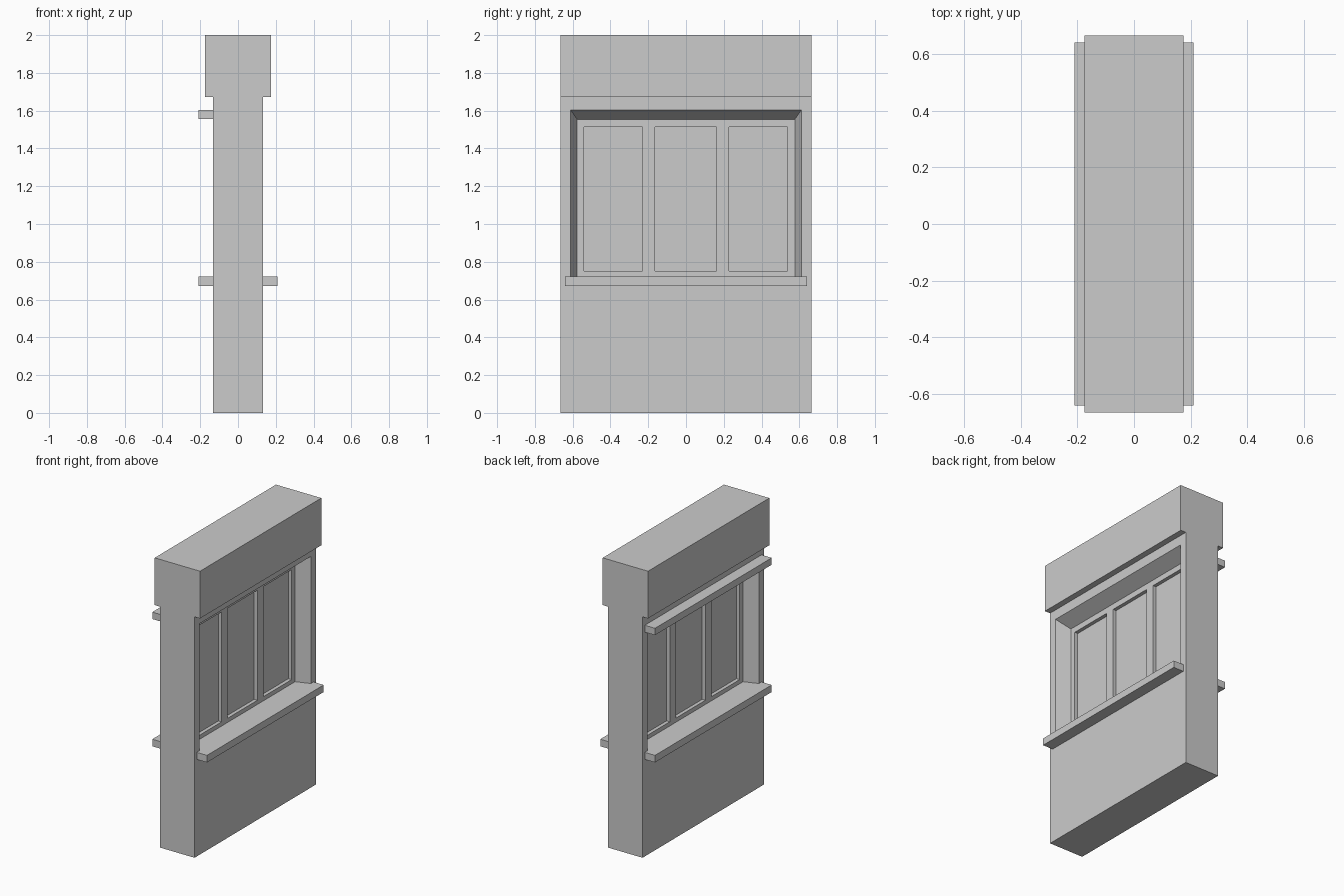
import bpy, bmesh

if "Cube" in bpy.data.objects:
    bpy.data.objects.remove(bpy.data.objects["Cube"])

HALF = 0.665            # half length along y
WALL, CAP, LEDGE = 0.132, 0.174, 0.21   # half depths along x
FRAME, GLASS = 0.035, 0.01              # recessed plane depths
SILL_TOP = 0.722


def make(name, bm):
    bmesh.ops.recalc_face_normals(bm, faces=bm.faces)
    mesh = bpy.data.meshes.new(name)
    bm.to_mesh(mesh)
    bm.free()
    ob = bpy.data.objects.new(name, mesh)
    bpy.context.collection.objects.link(ob)
    return ob


def loft(bm, a, b):
    """Closed solid between two matching loops of points."""
    va, vb = [bm.verts.new(p) for p in a], [bm.verts.new(p) for p in b]
    bm.faces.new(va)
    bm.faces.new(vb[::-1])
    for i in range(len(va)):
        j = (i + 1) % len(va)
        bm.faces.new((va[i], vb[i], vb[j], va[j]))


def rect(x, y0, y1, z0, z1):
    return [(x, y0, z0), (x, y1, z0), (x, y1, z1), (x, y0, z1)]


def ledge(name, side, z0, z1):
    bm = bmesh.new()
    loft(bm, rect(side * WALL, -0.64, 0.64, z0, z1),
         rect(side * LEDGE, -0.64, 0.64, z0, z1))
    make(name, bm)


# Wall with a thicker header, one T-shaped profile swept along y
half = [(WALL, 0), (WALL, 1.672), (CAP, 1.672), (CAP, 2.0)]
profile = half + [(-x, z) for x, z in reversed(half)]
bm = bmesh.new()
loft(bm, [(x, -HALF, z) for x, z in profile], [(x, HALF, z) for x, z in profile])
wall = make("window_wall", bm)

cutters = []
for side, label in ((1, "right"), (-1, "left")):
    # Splayed window reveal
    bm = bmesh.new()
    k = (WALL + 0.02 - FRAME) / (WALL - FRAME)   # run the splay past the wall face
    loft(bm, rect(side * FRAME, -0.576, 0.576, SILL_TOP, 1.554),
         rect(side * (WALL + 0.02), -0.576 - 0.035 * k, 0.576 + 0.035 * k,
              SILL_TOP, 1.554 + 0.05 * k))
    cutters.append(make("reveal_cutter_" + label, bm))

    # Three recessed panes
    bm = bmesh.new()
    for y0, y1 in ((-0.539, -0.23), (-0.163, 0.162), (0.228, 0.538)):
        loft(bm, rect(side * GLASS, y0, y1, 0.751, 1.514),
             rect(side * (FRAME + 0.02), y0, y1, 0.751, 1.514))
    cutters.append(make("pane_cutter_" + label, bm))

    # Sill
    ledge("sill_" + label, side, 0.673, SILL_TOP)

# Ledge over the window, left side only
ledge("lintel_left", -1, 1.556, 1.604)

# Carve the window, bake the result and drop the cutters
for c in cutters:
    c.hide_render = True
    m = wall.modifiers.new(c.name, 'BOOLEAN')
    m.operation, m.solver, m.object = 'DIFFERENCE', 'EXACT', c
bpy.context.view_layer.update()
deps = bpy.context.evaluated_depsgraph_get()
baked = bpy.data.meshes.new_from_object(wall.evaluated_get(deps))
wall.modifiers.clear()
wall.data = baked
for c in cutters:
    bpy.data.objects.remove(c)
